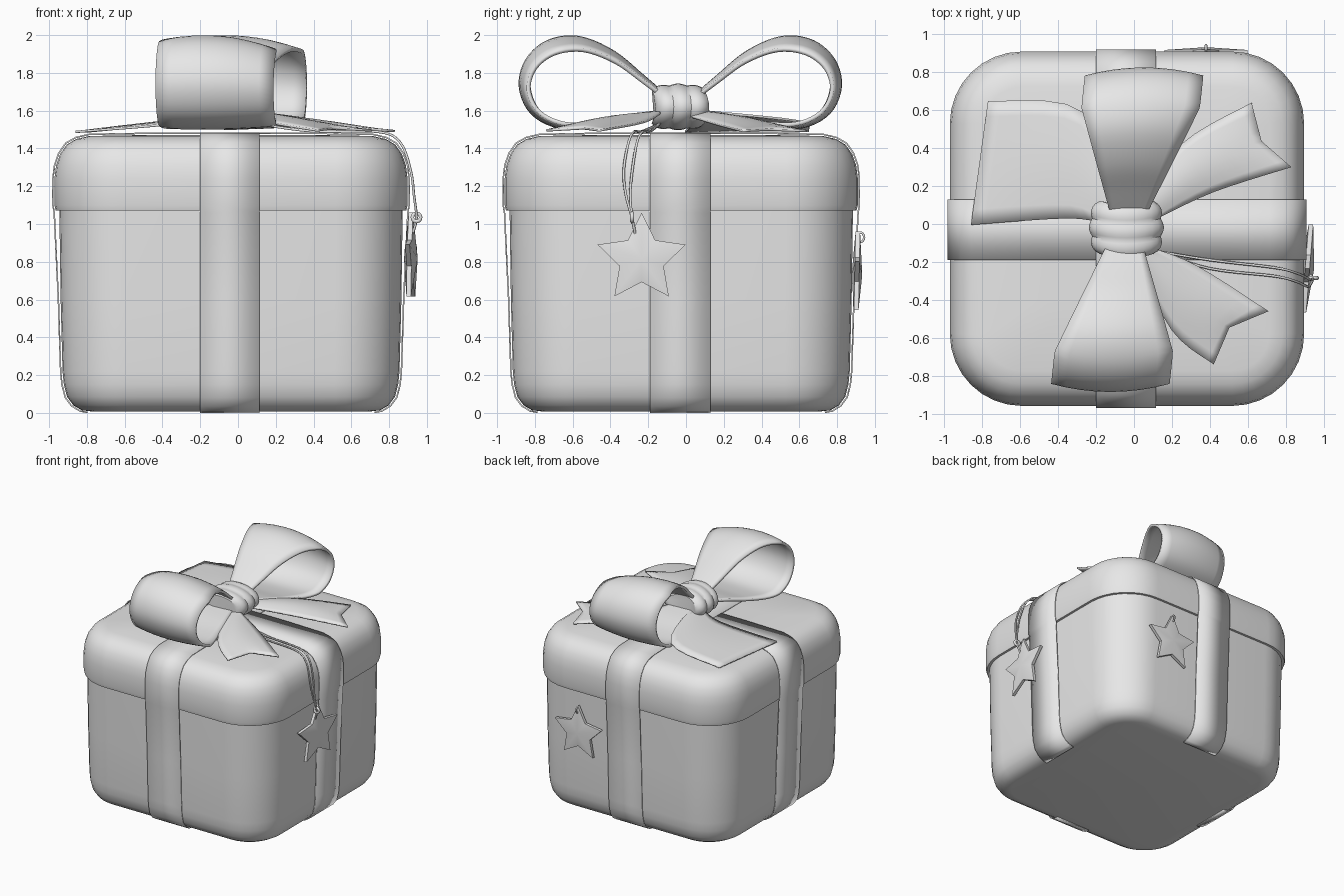
import bpy, bmesh, math
from mathutils import Vector

if "Cube" in bpy.data.objects:
    bpy.data.objects.remove(bpy.data.objects["Cube"])

grey = bpy.data.materials.new("plain grey")
grey.diffuse_color = (0.8, 0.8, 0.8, 1)
grey.use_nodes = True
grey.node_tree.nodes["Principled BSDF"].inputs["Base Color"].default_value = grey.diffuse_color
CX, CY = -0.037, -0.025          # box centre


def make(name, verts, faces, thick=0, offset=0):
    bm = bmesh.new()
    vs = [bm.verts.new(v) for v in verts]
    for f in faces:
        bm.faces.new([vs[i] for i in f])
    bmesh.ops.recalc_face_normals(bm, faces=bm.faces)
    me = bpy.data.meshes.new(name)
    bm.to_mesh(me)
    bm.free()
    me.materials.append(grey)
    ob = bpy.data.objects.new(name, me)
    bpy.context.collection.objects.link(ob)
    if thick:
        m = ob.modifiers.new("thickness", 'SOLIDIFY')
        m.thickness, m.offset = thick, offset
    return ob


def grid(name, rows, wrap=False, caps=False, **kw):
    """Skin a list of equally long point rows."""
    n = len(rows[0])
    faces = [(r * n + i, r * n + (i + 1) % n, (r + 1) * n + (i + 1) % n, (r + 1) * n + i)
             for r in range(len(rows) - 1) for i in range(n if wrap else n - 1)]
    if caps:
        faces += [tuple(range(n)), tuple(range((len(rows) - 1) * n, len(rows) * n))]
    return make(name, [p for row in rows for p in row], faces, **kw)


def smooth(pts, steps=5):
    """Catmull-Rom curve through the points."""
    pts = [Vector(p) for p in pts]
    out = []
    for i in range(len(pts) - 1):
        a, b, c, d = pts[max(i - 1, 0)], pts[i], pts[i + 1], pts[min(i + 2, len(pts) - 1)]
        for k in range(steps):
            t = k / steps
            out.append(0.5 * (2 * b + (c - a) * t + (2 * a - 5 * b + 4 * c - d) * t * t
                              + (3 * b - a - 3 * c + d) * t ** 3))
    return out + [pts[-1]]


def rounded_ring(half, rad, z, seg=8):
    pts = []
    for q in range(4):
        sx, sy = ((1, 1), (-1, 1), (-1, -1), (1, -1))[q]
        for k in range(seg + 1):
            a = math.pi / 2 * (q + k / seg)
            pts.append((CX + sx * (half - rad) + rad * math.cos(a),
                        CY + sy * (half - rad) + rad * math.sin(a), z))
    return pts


def rounded_box(name, profile, inset=0.36):
    # corner radius shrinks with the profile so corners stay concentric
    top = max(h for h, z in profile)
    return grid(name, [rounded_ring(h, max(0.08, inset - (top - h)), z) for h, z in profile],
                wrap=True, caps=True)


# Box body and lid
rounded_box("box_body", [(0.74, 0.008), (0.79, 0.014), (0.835, 0.04), (0.868, 0.085), (0.885, 0.15),
                         (0.892, 0.22), (0.902, 0.6), (0.91, 1.15)])
rounded_box("box_lid", [(0.90, 1.09), (0.905, 1.072), (0.928, 1.072), (0.935, 1.1), (0.935, 1.24),
                        (0.926, 1.31), (0.905, 1.37), (0.87, 1.42), (0.82, 1.45), (0.75, 1.466),
                        (0.4, 1.472)], inset=0.38)

# Wrapping ribbons: one half-profile mirrored over the lid
half = [(0.76, 0.003), (0.80, 0.010), (0.845, 0.038), (0.878, 0.083), (0.895, 0.15), (0.902, 0.22),
        (0.914, 0.6), (0.936, 1.06), (0.943, 1.1), (0.943, 1.24), (0.934, 1.312), (0.912, 1.375),
        (0.875, 1.428), (0.822, 1.458), (0.75, 1.475), (0.4, 1.481)]
path = half + [(-h, z) for h, z in reversed(half)]
grid("ribbon_front_to_back", [[(x, CY + h, z) for x in (-0.2, 0.115)] for h, z in path], thick=0.008)
grid("ribbon_side_to_side", [[(CX + h, y, z) for y in (-0.19, 0.13)] for h, z in path], thick=0.008)

# Bow loops: a band along a closed teardrop path, widening away from the knot
loop = smooth([(0.06, 1.66), (0.2, 1.78), (0.36, 1.91), (0.54, 1.985), (0.7, 1.965), (0.81, 1.87),
               (0.845, 1.73), (0.785, 1.59), (0.64, 1.515), (0.45, 1.525), (0.25, 1.57), (0.06, 1.6)])


def bow_loop(name, sign, drift):
    rows = []
    for s, z in loop:
        w = min(0.31, 0.06 + 0.37 * s)
        row = []
        for k in range(9):
            u = k / 4 - 1
            sq = 1 - 0.10 * (u + 0.3) ** 2
            row.append((-0.04 + drift * s + u * w, -0.03 + sign * s * (1 - 0.05 * u * u),
                        1.6 + (z - 1.6) * sq))
        rows.append(row)
    grid(name, rows, thick=0.022)


bow_loop("bow_loop_front", -1, -0.1)
bow_loop("bow_loop_back", 1, 0.11)

# Knot: ridged wrap around the y axis
rows = []
for i in range(19):
    t = i / 18
    r = 0.70 + 0.22 * math.sin(math.pi * t) ** 0.5 + 0.07 * abs(math.sin(3 * math.pi * t))
    rows.append([(-0.04 + 0.2 * r * math.cos(a), -0.17 + 0.28 * t + 0.012 * math.cos(2 * a),
                  1.62 + 0.125 * r * math.sin(a))
                 for a in [2 * math.pi * k / 24 for k in range(24)]])
grid("bow_knot", rows, wrap=True, caps=True)


# Bow tails: strip between two edge curves, with a notch depth at the end
def tail(name, left, right, notch, arch):
    a, b = smooth(left), smooth(right)
    rows = []
    for i, (p, q) in enumerate(zip(a, b)):
        t = i / (len(a) - 1)
        back = (a[-1] + b[-1]) / 2 - (a[0] + b[0]) / 2
        row = []
        for k in range(9):
            u = k / 8
            v = p.lerp(q, u) - back * notch * t ** 3 * (1 - abs(2 * u - 1))
            v.z += arch * math.sin(math.pi * u) * math.sin(math.pi * t)
            row.append(v)
        rows.append(row)
    grid(name, rows, thick=0.012)


tail("tail_right_back", [(0.02, 0.08, 1.6), (0.25, 0.42, 1.535), (0.62, 0.64, 1.492)],
     [(0.1, 0.02, 1.57), (0.42, 0.17, 1.525), (0.83, 0.3, 1.492)], 0.08, 0.03)
tail("tail_right_front", [(0.08, -0.12, 1.6), (0.33, -0.22, 1.54), (0.71, -0.46, 1.495)],
     [(0.0, -0.16, 1.57), (0.2, -0.56, 1.53), (0.42, -0.74, 1.495)], 0.12, 0.03)
tail("tail_left", [(-0.15, 0.0, 1.58), (-0.35, 0.03, 1.53), (-0.86, -0.005, 1.488)],
     [(-0.1, 0.06, 1.6), (-0.27, 0.59, 1.545), (-0.77, 0.65, 1.492)], 0, 0.015)


# Star charms: faceted, peaked on both sides; built in (across, up, out) then placed
def star(name, place, R=0.245, rim=0.012, peak=0.036):
    out = []
    for i in range(10):
        a, r = math.pi / 2 + i * math.pi / 5, R if i % 2 == 0 else R * 0.5
        out.append((r * math.cos(a), r * math.sin(a)))
    verts = [place(x, y, rim) for x, y in out] + [place(x, y, -rim) for x, y in out]
    verts += [place(0, 0, peak), place(0, 0, -peak)]
    faces = []
    for i in range(10):
        j = (i + 1) % 10
        faces += [(i, j, 20), (10 + j, 10 + i, 21), (j, i, 10 + i, 10 + j)]
    make(name, verts, faces)


star("star_right", lambda a, u, o: (0.915 + o + 0.08 * a, -0.235 + a, 0.815 + u))
star("star_back", lambda a, u, o: (0.38 - a, 0.905 + o + 0.02 * u, 0.73 + u), R=0.23, peak=0.028)


# Strings and small rings
def tube(name, pts, rad, cyclic=False):
    cu = bpy.data.curves.new(name, 'CURVE')
    cu.dimensions = '3D'
    cu.bevel_depth, cu.bevel_resolution = rad, 1
    sp = cu.splines.new('POLY')
    sp.points.add(len(pts) - 1)
    for p, co in zip(sp.points, pts):
        p.co = (*co, 1)
    sp.use_cyclic_u = cyclic
    cu.materials.append(grey)
    bpy.context.collection.objects.link(bpy.data.objects.new(name, cu))


for i, dy in enumerate((-0.025, 0.02)):
    tube(f"string_{i + 1}", smooth([(0.1, -0.14, 1.53), (0.4, -0.21 + dy, 1.49), (0.74, -0.25 + dy, 1.488),
                                    (0.86, -0.28 + dy, 1.43), (0.915, -0.305 + dy, 1.28),
                                    (0.932, -0.305 + dy / 2, 1.15), (0.945, -0.285, 1.03),
                                    (0.925, -0.27, 0.95)]), 0.007)
ring = [2 * math.pi * k / 12 for k in range(12)]
tube("string_knot", [(0.945 + 0.022 * math.cos(a), -0.285, 1.035 + 0.022 * math.sin(a)) for a in ring], 0.011, True)
tube("ring_back", [(0.38, 0.925 + 0.018 * math.cos(a), 0.93 + 0.025 * math.sin(a)) for a in ring], 0.007, True)

# Smooth shading with sharp creases kept
for ob in bpy.context.scene.objects:
    if ob.type == 'MESH':
        ob.select_set(True)
        bpy.context.view_layer.objects.active = ob
bpy.ops.object.shade_smooth_by_angle(angle=math.radians(35))
